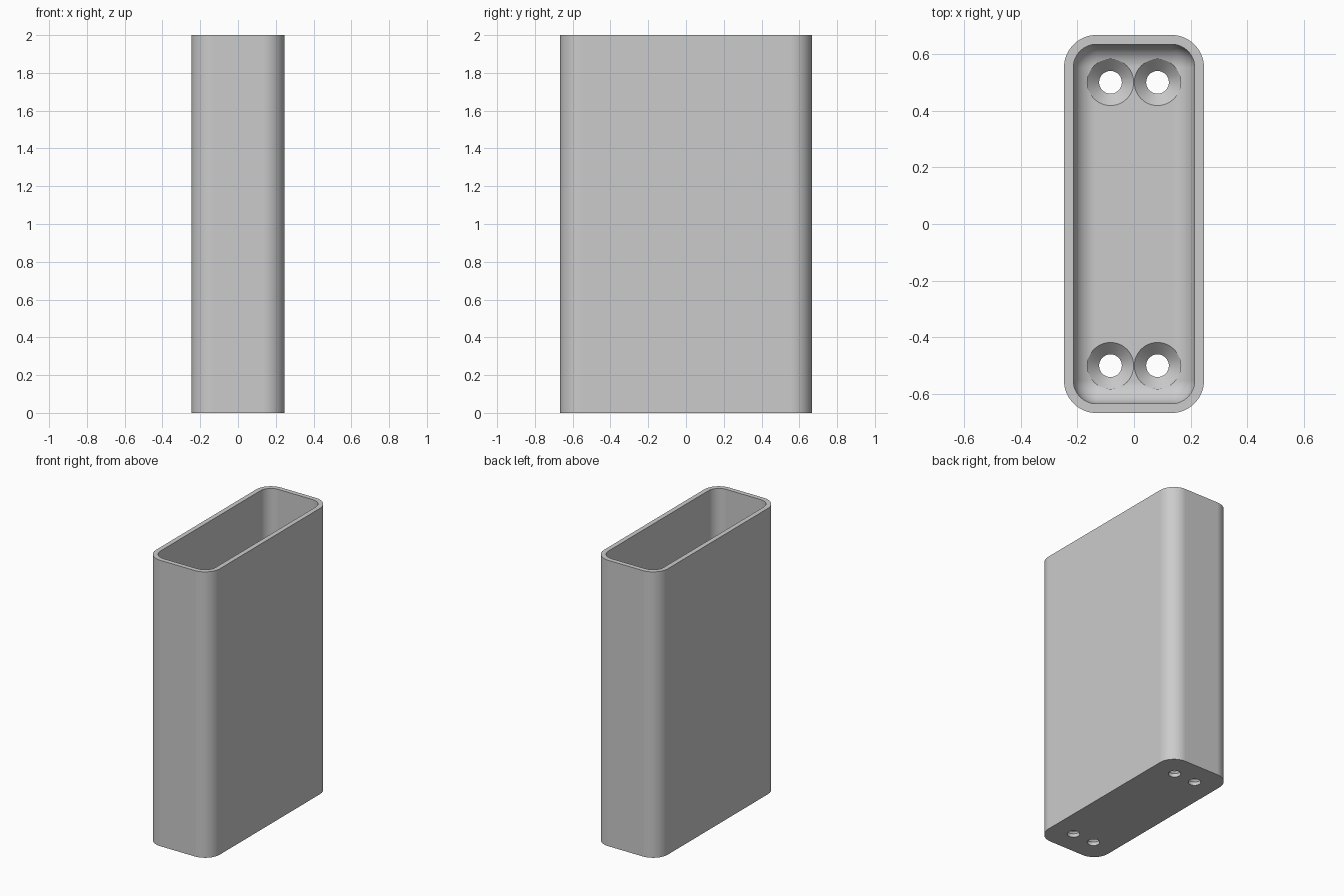
import bpy
import bmesh
from math import sin, cos, pi

cube = bpy.data.objects.get("Cube")
if cube:
    bpy.data.objects.remove(cube, do_unlink=True)

HALF_X, HALF_Y, HEIGHT = 0.247, 0.667, 2.0
CORNER, WALL, FLOOR = 0.115, 0.033, 0.067
FILLET = 0.08
STEPS = 16

grey = bpy.data.materials.new("light grey")
grey.use_nodes = True
colour = (0.6, 0.6, 0.6, 1)
grey.diffuse_color = colour
grey.node_tree.nodes["Principled BSDF"].inputs["Base Color"].default_value = colour


def rounded_ring(inset, z):
    """Rounded rectangle, shrunk evenly by inset."""
    r = CORNER - inset
    cx, cy = HALF_X - CORNER, HALF_Y - CORNER
    ring = []
    for k, (sx, sy) in enumerate([(1, 1), (-1, 1), (-1, -1), (1, -1)]):
        for i in range(STEPS + 1):
            a = (k + i / STEPS) * pi / 2
            ring.append((sx * cx + r * cos(a), sy * cy + r * sin(a), z))
    return ring


def round_ring(x, y, r, z, n=48):
    return [(x + r * cos(2 * pi * i / n), y + r * sin(2 * pi * i / n), z) for i in range(n)]


def loft(name, rings):
    """Closed solid through a stack of rings."""
    bm = bmesh.new()
    rows = [[bm.verts.new(p) for p in ring] for ring in rings]
    n = len(rows[0])
    for low, high in zip(rows, rows[1:]):
        for i in range(n):
            j = (i + 1) % n
            bm.faces.new((low[i], low[j], high[j], high[i]))
    bm.faces.new(rows[0][::-1])
    bm.faces.new(rows[-1])
    mesh = bpy.data.meshes.new(name)
    bm.to_mesh(mesh)
    bm.free()
    mesh.materials.append(grey)
    obj = bpy.data.objects.new(name, mesh)
    bpy.context.collection.objects.link(obj)
    return obj


def cut(target, cutter):
    cutter.hide_render = True
    mod = target.modifiers.new("cut", "BOOLEAN")
    mod.operation, mod.solver, mod.object = "DIFFERENCE", "EXACT", cutter
    bpy.context.view_layer.objects.active = target
    bpy.ops.object.modifier_apply(modifier=mod.name)
    bpy.data.objects.remove(cutter, do_unlink=True)


# Outer shell
holder = loft("open_box", [rounded_ring(0, 0), rounded_ring(0, HEIGHT)])

# Cavity with a filleted floor edge
rings = []
for i in range(STEPS + 1):
    a = i / STEPS * pi / 2
    rings.append(rounded_ring(WALL + FILLET * (1 - sin(a)), FLOOR + FILLET * (1 - cos(a))))
rings.append(rounded_ring(WALL, HEIGHT + 0.1))
cut(holder, loft("cavity_cutter", rings))

# Countersunk screw holes
for x in (-0.083, 0.083):
    for y in (-0.5, 0.5):
        cut(holder, loft("screw_hole_cutter", [
            round_ring(x, y, 0.04, -0.05),
            round_ring(x, y, 0.04, FLOOR - 0.042),
            round_ring(x, y, 0.082, FLOOR),
            round_ring(x, y, 0.082, FLOOR + 0.15)]))

# Smooth corners, crisp rims
bpy.ops.object.select_all(action="DESELECT")
holder.select_set(True)
bpy.context.view_layer.objects.active = holder
bpy.ops.object.shade_smooth_by_angle(angle=pi / 6)
weighted = holder.modifiers.new("even_shading", "WEIGHTED_NORMAL")
weighted.keep_sharp = True
